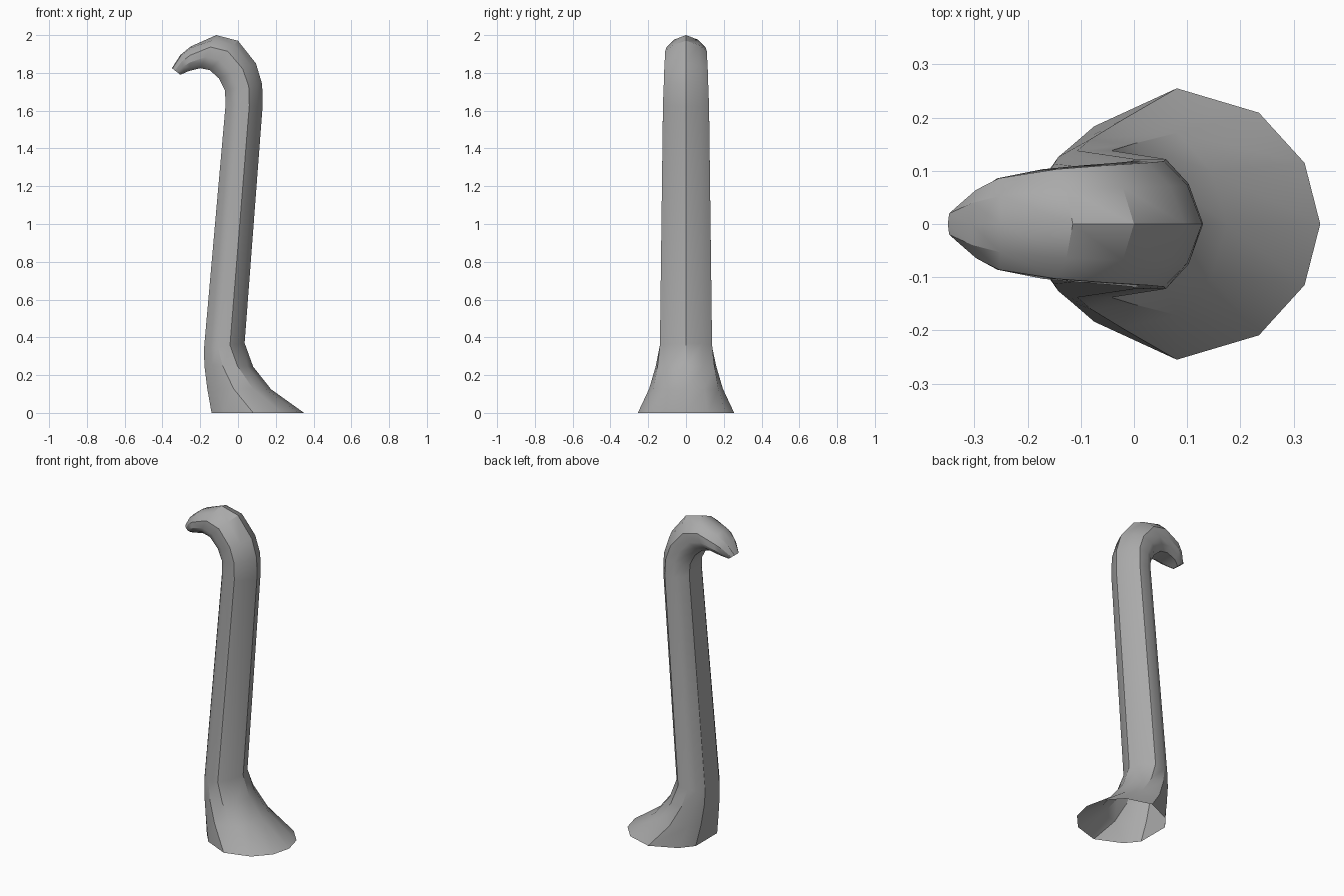
import bpy
import bmesh
import math
from mathutils import Vector

cube = bpy.data.objects.get("Cube")
if cube:
    bpy.data.objects.remove(cube, do_unlink=True)

# Rings along the stem: outer x, z, inner x, z, half width
RINGS = [
    (0.35, 0.0, -0.14, 0.0, 0.255),
    (0.175, 0.125, -0.163, 0.13, 0.195),
    (0.08, 0.245, -0.178, 0.25, 0.16),
    (0.035, 0.37, -0.18, 0.34, 0.138),
    (0.13, 1.62, -0.065, 1.64, 0.122),
    (0.128, 1.74, -0.07, 1.71, 0.118),
    (0.095, 1.85, -0.10, 1.77, 0.115),
    (0.0, 1.97, -0.15, 1.815, 0.11),
    (-0.115, 2.0, -0.20, 1.825, 0.103),
    (-0.25, 1.94, -0.26, 1.81, 0.086),
    (-0.305, 1.895, -0.283, 1.80, 0.064),
    (-0.35, 1.825, -0.305, 1.79, 0.032),
]
# Half cross-sections: depth from outer to inner, share of the half width
FLARE = [(0, 0), (0.06, 0.45), (0.235, 0.82), (0.55, 1), (0.867, 0.72), (1, 0.41)]
SHAFT = [(0, 0), (0.14, 0.62), (0.36, 1), (0.66, 1), (0.86, 0.82), (1, 0.5)]
HOOK_TIP = [(0, 0), (0.06, 0.62)] + SHAFT[2:]


def half_section(i):
    """Blend the foot section into the shaft, and flatten the hook's top."""
    if i > 8:
        return HOOK_TIP
    f = min(i / 3, 1)
    return [(a + (c - a) * f, b + (d - b) * f)
            for (a, b), (c, d) in zip(FLARE, SHAFT)]


# Hooked post: rings bridged together, foot left open, tip capped
bm = bmesh.new()
loops = []
for i, (ox, oz, ix, iz, w) in enumerate(RINGS):
    outer, inner = Vector((ox, 0, oz)), Vector((ix, 0, iz))
    half = [(outer.lerp(inner, t), s * w) for t, s in half_section(i)]
    full = half + [(p, -y) for p, y in reversed(half[1:])]
    loops.append([bm.verts.new((p.x, y, p.z)) for p, y in full])
for low, high in zip(loops, loops[1:]):
    n = len(low)
    for k in range(n):
        j = (k + 1) % n
        bm.faces.new((low[k], low[j], high[j], high[k]))
bm.faces.new(loops[-1])
bmesh.ops.recalc_face_normals(bm, faces=bm.faces)
mesh = bpy.data.meshes.new("hooked_post")
bm.to_mesh(mesh)
bm.free()
post = bpy.data.objects.new("hooked_post", mesh)
bpy.context.collection.objects.link(post)

# Plain grey material
grey = bpy.data.materials.new("plain_grey")
grey.use_nodes = True
colour = (0.4, 0.4, 0.4, 1)
grey.diffuse_color = colour
grey.node_tree.nodes["Principled BSDF"].inputs["Base Color"].default_value = colour
mesh.materials.append(grey)

# Smooth shading with sharp creases
bpy.ops.object.select_all(action='DESELECT')
post.select_set(True)
bpy.context.view_layer.objects.active = post
bpy.ops.object.shade_smooth_by_angle(angle=math.radians(30))
